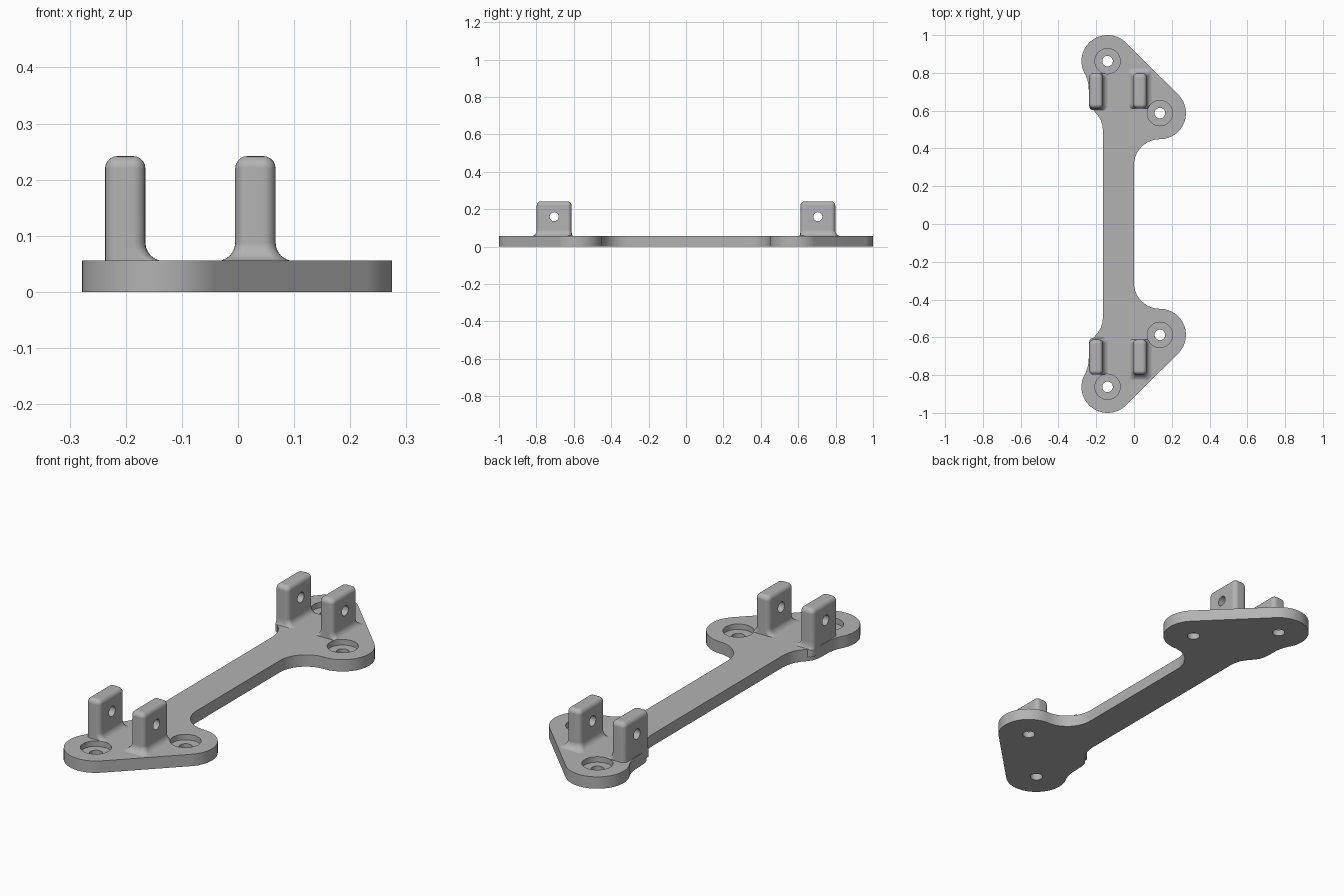
import bpy, bmesh, math
from math import sin, cos, radians, pi

if "Cube" in bpy.data.objects:
    bpy.data.objects.remove(bpy.data.objects["Cube"], do_unlink=True)

THICK, TOP = 0.056, 0.242
LOBE, FILLET = 0.138, 0.137
OUTER, INNER = (-0.14, 0.862), (0.137, 0.587)   # screw centres of the back half

grey = bpy.data.materials.new("mid grey")
grey.use_nodes = True
grey.diffuse_color = (0.45, 0.45, 0.45, 1)
grey.node_tree.nodes["Principled BSDF"].inputs["Base Color"].default_value = (0.45, 0.45, 0.45, 1)


def arc(c, r, a0, a1, n):
    angles = [radians(a0 + (a1 - a0) * i / n) for i in range(n + 1)]
    return [(c[0] + r * cos(a), c[1] + r * sin(a)) for a in angles]


def loft(name, rings):
    """Solid skinned through rings with equal point counts."""
    bm = bmesh.new()
    loops = [[bm.verts.new(p) for p in ring] for ring in rings]
    n = len(loops[0])
    for a, b in zip(loops, loops[1:]):
        for i in range(n):
            j = (i + 1) % n
            bm.faces.new((a[i], a[j], b[j], b[i]))
    bm.faces.new(loops[0][::-1])
    bm.faces.new(loops[-1])
    bmesh.ops.recalc_face_normals(bm, faces=bm.faces)
    mesh = bpy.data.meshes.new(name)
    bm.to_mesh(mesh)
    bm.free()
    ob = bpy.data.objects.new(name, mesh)
    ob.data.materials.append(grey)
    bpy.context.collection.objects.link(ob)
    return ob


def cylinder(name, c, r, z0, z1):
    circle = arc(c, r, 0, 360, 32)[:-1]
    return loft(name, [[(x, y, z) for x, y in circle] for z in (z0, z1)])


def rounded_rect(x0, x1, y0, y1, r):
    corners = ((x1 - r, y1 - r, 0), (x0 + r, y1 - r, 90),
               (x0 + r, y0 + r, 180), (x1 - r, y0 + r, 270))
    return [p for x, y, a in corners for p in arc((x, y), r, a, a + 90, 5)]


def tab(name, x0, x1, flare, side):
    """Upright lug with rounded edges and a flared foot; flare = x0, x1, inner, outer."""
    y0, y1, edge, foot = 0.612, 0.798, 0.022, 0.033
    levels = [(0.02, foot, 0)]
    for i in range(7):
        t = pi / 2 * i / 6
        levels.append((THICK - 0.001 + foot * (1 - cos(t)), foot * (1 - sin(t)), 0))
    for i in range(6):
        t = pi / 2 * i / 5
        levels.append((TOP - edge + edge * sin(t), 0, edge * (1 - cos(t))))
    rings = []
    for z, f, inset in levels:
        a, b, c, d = (f * k - inset for k in flare)
        outline = rounded_rect(x0 - a, x1 + b, y0 - c, y1 + d, max(edge - inset, 0.002))
        rings.append([(x, side * y, z) for x, y in outline])
    return loft(name, rings)


def combine(target, helper, operation):
    mod = target.modifiers.new(operation, 'BOOLEAN')
    mod.operation, mod.object, mod.solver = operation, helper, 'EXACT'
    bpy.context.view_layer.objects.active = target
    bpy.ops.object.modifier_apply(modifier=mod.name)
    bpy.data.objects.remove(helper, do_unlink=True)


# Base plate outline: neck fillet, two screw lobes, bulge under the edge tab
half = arc((INNER[0], INNER[1] - LOBE - FILLET), FILLET, 180, 90, 14)
half += arc(INNER, LOBE, -90, 45, 20)[1:]
half += arc(OUTER, LOBE, 45, 213, 26)
half += [(-0.246, 0.76), (-0.24, 0.73), (-0.239, 0.69), (-0.237, 0.65), (-0.229, 0.622),
         (-0.213, 0.6), (-0.193, 0.578), (-0.176, 0.55), (-0.167, 0.52), (-0.164, 0.49)]
outline = half + [(x, -y) for x, y in reversed(half)]
bracket = loft("mounting_bracket", [[(x, y, z) for x, y in outline] for z in (0, THICK)])

# Tabs at both ends
for side in (1, -1):
    combine(bracket, tab("edge_tab", -0.237, -0.165, (0, 1, 0.3, 0), side), 'UNION')
    combine(bracket, tab("middle_tab", -0.005, 0.067, (1, 1, 0, 1), side), 'UNION')

# Counterbored screw holes and cross pin holes
for side in (1, -1):
    for x, y in (OUTER, INNER):
        c = (x, side * y)
        combine(bracket, cylinder("counterbore_cutter", c, 0.067, 0.03, 0.12), 'DIFFERENCE')
        combine(bracket, cylinder("screw_hole_cutter", c, 0.028, -0.1, 0.1), 'DIFFERENCE')
    ring = arc((side * 0.705, 0.16), 0.024, 0, 360, 28)[:-1]
    pin = loft("pin_hole_cutter", [[(x, y, z) for y, z in ring] for x in (-0.4, 0.4)])
    combine(bracket, pin, 'DIFFERENCE')

# Smooth rounded faces, keep crisp edges
bpy.ops.object.select_all(action='DESELECT')
bracket.select_set(True)
bpy.context.view_layer.objects.active = bracket
bpy.ops.object.shade_smooth_by_angle(angle=radians(32))
weighted = bracket.modifiers.new("weighted normals", 'WEIGHTED_NORMAL')
weighted.keep_sharp = True
